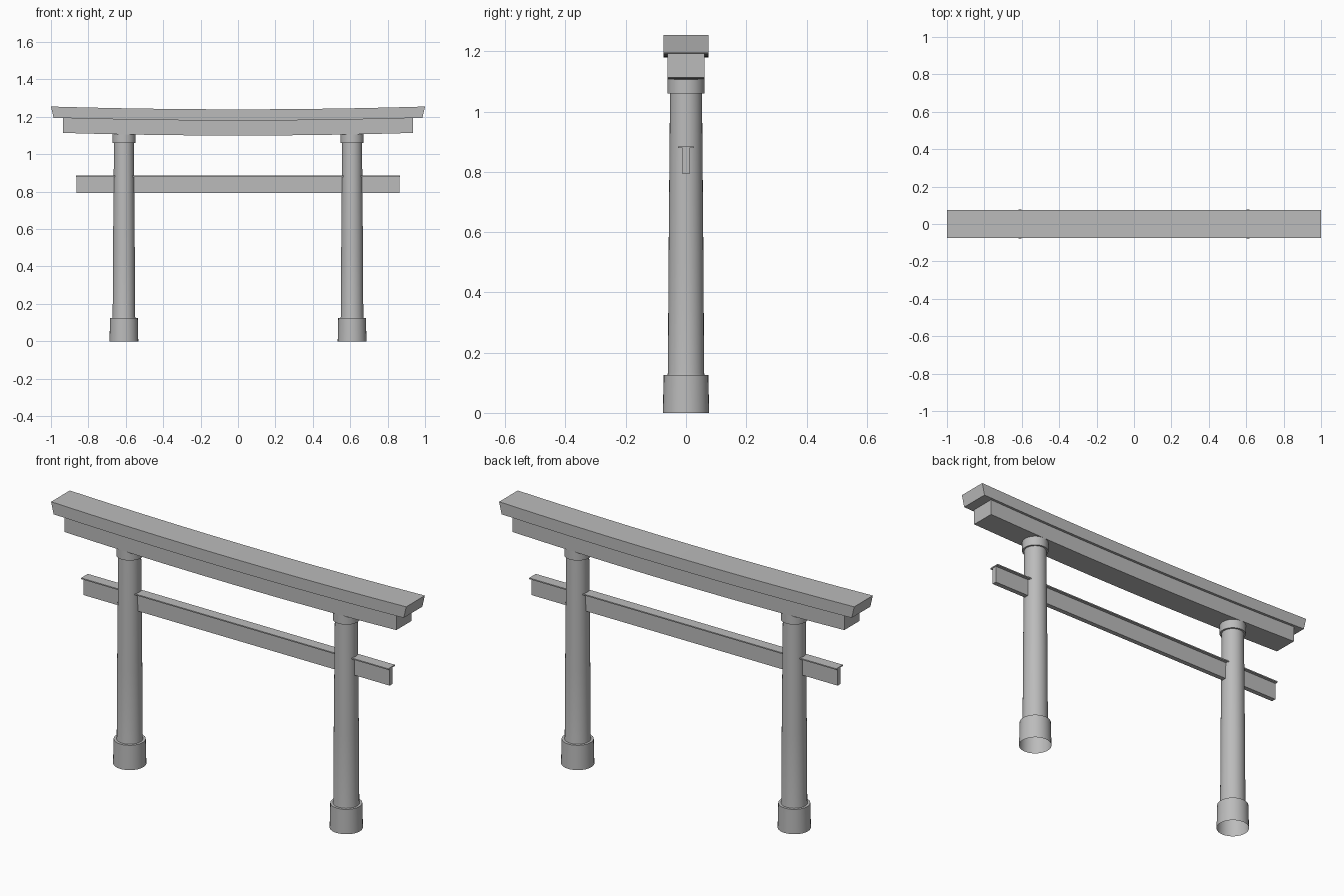
import bpy, bmesh, math

cube = bpy.data.objects.get("Cube")
if cube:
    bpy.data.objects.remove(cube, do_unlink=True)

GREY = (0.5, 0.5, 0.5, 1)
stone = bpy.data.materials.new("plain_grey")
stone.use_nodes = True
stone.diffuse_color = GREY
stone.node_tree.nodes["Principled BSDF"].inputs["Base Color"].default_value = GREY


def make_object(name, bm):
    bmesh.ops.recalc_face_normals(bm, faces=bm.faces)
    mesh = bpy.data.meshes.new(name)
    bm.to_mesh(mesh)
    bm.free()
    mesh.materials.append(stone)
    obj = bpy.data.objects.new(name, mesh)
    bpy.context.collection.objects.link(obj)
    return obj


def turned(name, x, profile, sides=32):
    """Revolve a (radius, height) profile around a vertical axis at x."""
    bm = bmesh.new()
    rings = []
    for r, z in profile:
        rings.append([bm.verts.new((x + r * math.cos(math.tau * i / sides),
                                    r * math.sin(math.tau * i / sides), z))
                      for i in range(sides)])
    for low, high in zip(rings, rings[1:]):
        for i in range(sides):
            j = (i + 1) % sides
            bm.faces.new((low[i], low[j], high[j], high[i]))
    obj = make_object(name, bm)
    bpy.ops.object.select_all(action='DESELECT')
    obj.select_set(True)
    bpy.context.view_layer.objects.active = obj
    bpy.ops.object.shade_smooth_by_angle(angle=math.radians(35))
    return obj


def beam(name, low_half, top_half, depth, bottom, top, rise=0.0, steps=1):
    """Long bar along x whose ends curve upward by rise."""
    bm = bmesh.new()
    sections = []
    for i in range(steps + 1):
        t = 2 * i / steps - 1
        lift = rise * t * t
        sections.append([bm.verts.new((half * t, y, z + lift))
                         for half, y, z in ((low_half, -depth, bottom),
                                            (low_half, depth, bottom),
                                            (top_half, depth, top),
                                            (top_half, -depth, top))])
    for a, b in zip(sections, sections[1:]):
        for i in range(4):
            j = (i + 1) % 4
            bm.faces.new((a[i], a[j], b[j], b[i]))
    bm.faces.new(sections[0])
    bm.faces.new(sections[-1])
    return make_object(name, bm)


# Posts: open-bottomed foot, tapering shaft and collar
for side, x in (("left", 0.61), ("right", -0.61)):
    turned(side + "_foot", x, [(0.077, 0), (0.074, 0.125), (0.05, 0.125)])
    turned(side + "_post", x, [(0.062, 0.12), (0.06, 0.135), (0.058, 0.5),
                               (0.053, 1.07)])
    turned(side + "_collar", x, [(0.05, 1.06), (0.062, 1.06),
                                 (0.062, 1.107), (0.04, 1.107)])

# Upswept double lintel
beam("lower_lintel", 0.935, 0.935, 0.062, 1.1, 1.182, rise=0.014, steps=10)
beam("top_lintel", 0.986, 1.0, 0.075, 1.18, 1.24, rise=0.015, steps=10)

# Straight tie beam with a thin cover board
beam("tie_beam", 0.863, 0.863, 0.012, 0.793, 0.88)
beam("tie_beam_cover", 0.865, 0.865, 0.027, 0.879, 0.885)
